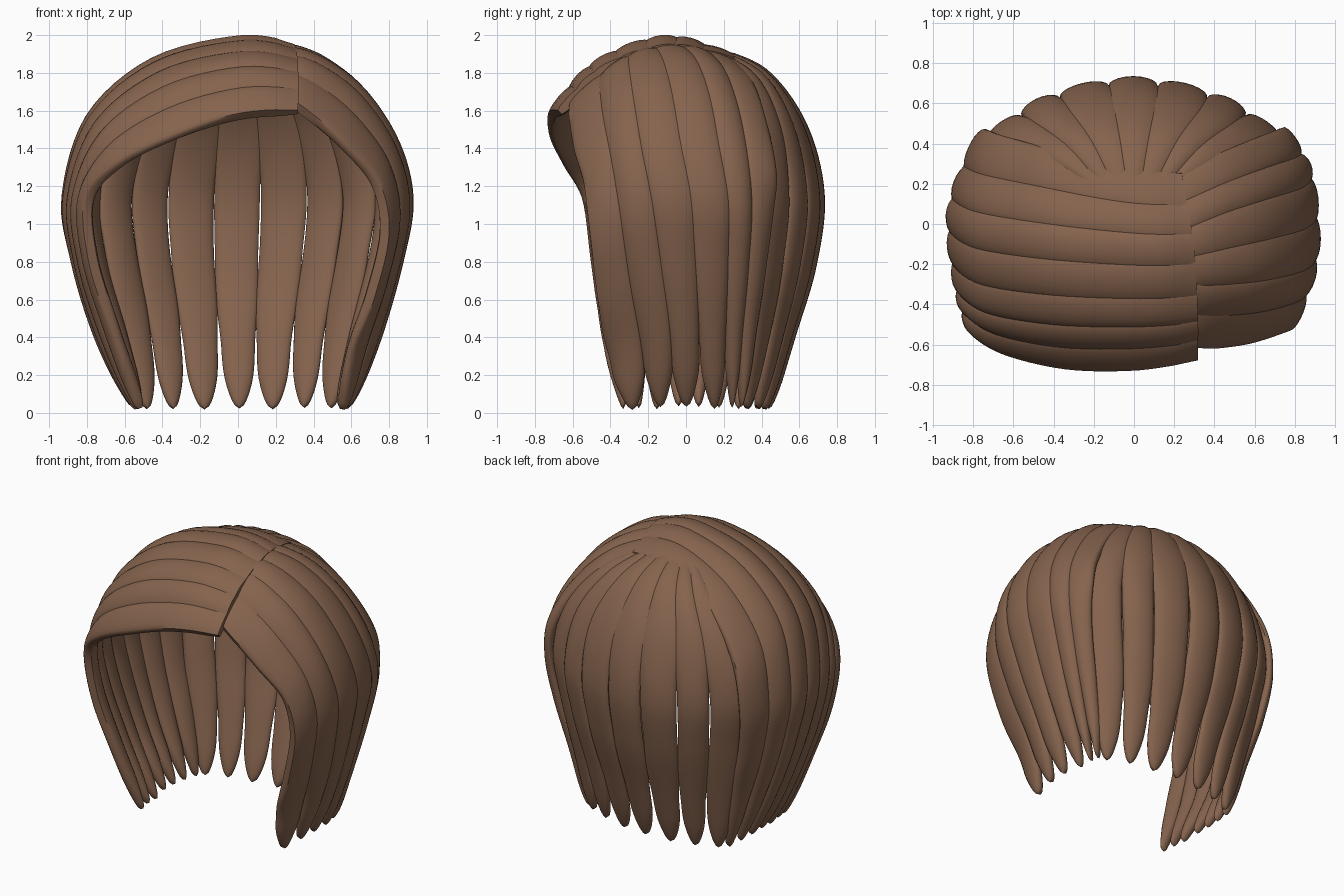
import bpy, bmesh, math, random
from mathutils import Vector

if "Cube" in bpy.data.objects:
    bpy.data.objects.remove(bpy.data.objects["Cube"])

random.seed(4)

brown = bpy.data.materials.new("hair_brown")
brown.diffuse_color = (0.235, 0.125, 0.075, 1)
brown.use_nodes = True
brown.node_tree.nodes["Principled BSDF"].inputs["Base Color"].default_value = brown.diffuse_color


def spline(pts, t):
    """Smooth curve through evenly spaced points, t from 0 to 1."""
    n = len(pts) - 1
    x = t * n
    i = max(0, min(n - 1, int(math.floor(x))))
    f = x - i
    p1, p2 = pts[i], pts[i + 1]
    p0 = pts[i - 1] if i > 0 else p1 * 2 - p2
    p3 = pts[i + 2] if i + 2 <= n else p2 * 2 - p1
    return 0.5 * (p1 * 2 + (p2 - p0) * f + (p0 * 2 - p1 * 5 + p2 * 4 - p3) * f * f
                  + (p1 * 3 - p0 - p2 * 3 + p3) * f ** 3)


def ramp(keys, t):
    for (a, x), (b, y) in zip(keys, keys[1:]):
        if t <= b:
            f = (t - a) / (b - a)
            f = f * f * (3 - 2 * f)
            return x + (y - x) * f
    return keys[-1][1]


def make_locks(name, guides, count, width, depth, sway=0.0, rings=48, sides=20):
    """Split the sheet spanned by the guide curves into padded, tapering locks."""
    guides = [[Vector(p) for p in g] for g in guides]
    centre = Vector((0, 0, 0.9))
    for k in range(count):
        bm = bmesh.new()
        loops = []
        end = 1 - random.random() * 0.007
        phase = random.random() * 0.8
        for r in range(rings + 1):
            q = r / rings
            q = 1 - (1 - q) ** 1.3
            v = q * end
            row = [spline(g, v) for g in guides]
            row2 = [spline(g, v + 0.01) for g in guides]
            tip = math.sqrt(max(0.0004, 1 - max(0, (q - 0.92) / 0.08) ** 2))
            w = ramp(width, q) * tip
            d = depth * min(1, 0.6 + q * 8) * (0.3 + 0.7 * tip)
            mid = (k + 0.5 + sway * math.sin(q * 6.5 + phase) * q) / count
            loop = []
            for s in range(sides):
                a = 2 * math.pi * s / sides
                u = mid + 0.5 * w * math.cos(a) / count
                # outermost locks keep a firm border
                u = max(-0.07 / count, min(1 + 0.12 / count, u))
                p = spline(row, u)
                n = (spline(row, u + 0.02) - spline(row, u - 0.02)).cross(spline(row2, u) - p)
                n.normalize()
                if n.dot(p - centre) < 0:
                    n = -n
                loop.append(bm.verts.new(p + n * (d * math.sin(a) - depth)))
            loops.append(loop)
        for a, b in zip(loops, loops[1:]):
            for s in range(sides):
                t = (s + 1) % sides
                bm.faces.new((a[s], a[t], b[t], b[s]))
        bm.faces.new(loops[0])
        bm.faces.new(loops[-1])
        bmesh.ops.recalc_face_normals(bm, faces=bm.faces)
        me = bpy.data.meshes.new(f"{name}_{k + 1}")
        bm.to_mesh(me)
        bm.free()
        me.materials.append(brown)
        ob = bpy.data.objects.new(me.name, me)
        bpy.context.collection.objects.link(ob)
        bpy.ops.object.select_all(action='DESELECT')
        bpy.context.view_layer.objects.active = ob
        ob.select_set(True)
        bpy.ops.object.shade_smooth_by_angle(angle=math.radians(50))


# Long sweep from the parting over the head to the left side
left = [
    [(.32, -.69, 1.63), (0, -.735, 1.605), (-.35, -.735, 1.49), (-.66, -.66, 1.335),
     (-.83, -.55, 1.14), (-.81, -.50, .8), (-.69, -.45, .42), (-.55, -.38, .005)],
    [(.32, -.46, 1.85), (0, -.48, 1.87), (-.41, -.47, 1.765), (-.75, -.41, 1.515),
     (-.90, -.30, 1.15), (-.87, -.24, .8), (-.75, -.19, .4), (-.57, -.18, .005)],
    [(.30, -.10, 1.97), (0, -.10, 2.0), (-.46, -.06, 1.88), (-.80, .0, 1.58),
     (-.93, .08, 1.15), (-.88, .10, .8), (-.755, .10, .4), (-.58, .08, .005)],
    [(.24, .24, 1.91), (-.12, .27, 1.895), (-.48, .37, 1.73), (-.73, .44, 1.43),
     (-.79, .47, 1.10), (-.74, .44, .75), (-.64, .39, .4), (-.56, .33, .01)],
]
# Short sweep from the parting to the right side
right = [
    [(.27, -.61, 1.70), (.42, -.62, 1.59), (.6, -.60, 1.425), (.77, -.54, 1.22),
     (.82, -.50, .95), (.74, -.46, .6), (.63, -.42, .3), (.58, -.38, .005)],
    [(.27, -.31, 1.92), (.46, -.31, 1.845), (.67, -.29, 1.685), (.85, -.24, 1.42),
     (.925, -.17, 1.12), (.875, -.12, .8), (.76, -.08, .4), (.61, -.08, .005)],
    [(.22, -.04, 1.975), (.45, .05, 1.885), (.67, .12, 1.70), (.84, .18, 1.42),
     (.90, .24, 1.12), (.84, .24, .8), (.73, .22, .4), (.60, .20, .005)],
    [(.16, .22, 1.92), (.43, .34, 1.78), (.63, .42, 1.56), (.77, .47, 1.3),
     (.78, .47, 1.05), (.73, .44, .75), (.64, .39, .4), (.57, .33, .01)],
]
# Fan from the crown down the back, mirrored about the middle
half = [
    [(-.20, .18, 1.915), (-.43, .34, 1.77), (-.64, .43, 1.5), (-.75, .45, 1.15),
     (-.71, .42, .8), (-.63, .38, .4), (-.57, .32, .005)],
    [(-.11, .18, 1.93), (-.25, .42, 1.79), (-.38, .57, 1.52), (-.435, .645, 1.15),
     (-.41, .61, .8), (-.35, .52, .4), (-.315, .42, .005)],
]
middle = [(0, .17, 1.94), (0, .44, 1.81), (0, .645, 1.52), (0, .735, 1.15),
          (0, .69, .77), (0, .58, .4), (0, .46, .0)]
back = half + [middle] + [[(-x, y, z) for x, y, z in g] for g in reversed(half)]

side_width = [(0, 1.5), (.4, 1.3), (.75, 1.18), (.9, 1.02), (1, .75)]
back_width = [(0, 1.6), (.3, 1.35), (.5, .98), (.62, .97), (.76, 1.04), (.88, .92), (1, .7)]
make_locks("left_lock", left, 7, side_width, .042, sway=.14)
make_locks("right_lock", right, 6, side_width, .042, sway=.14)
make_locks("back_lock", back, 7, back_width, .036, sway=.05)
